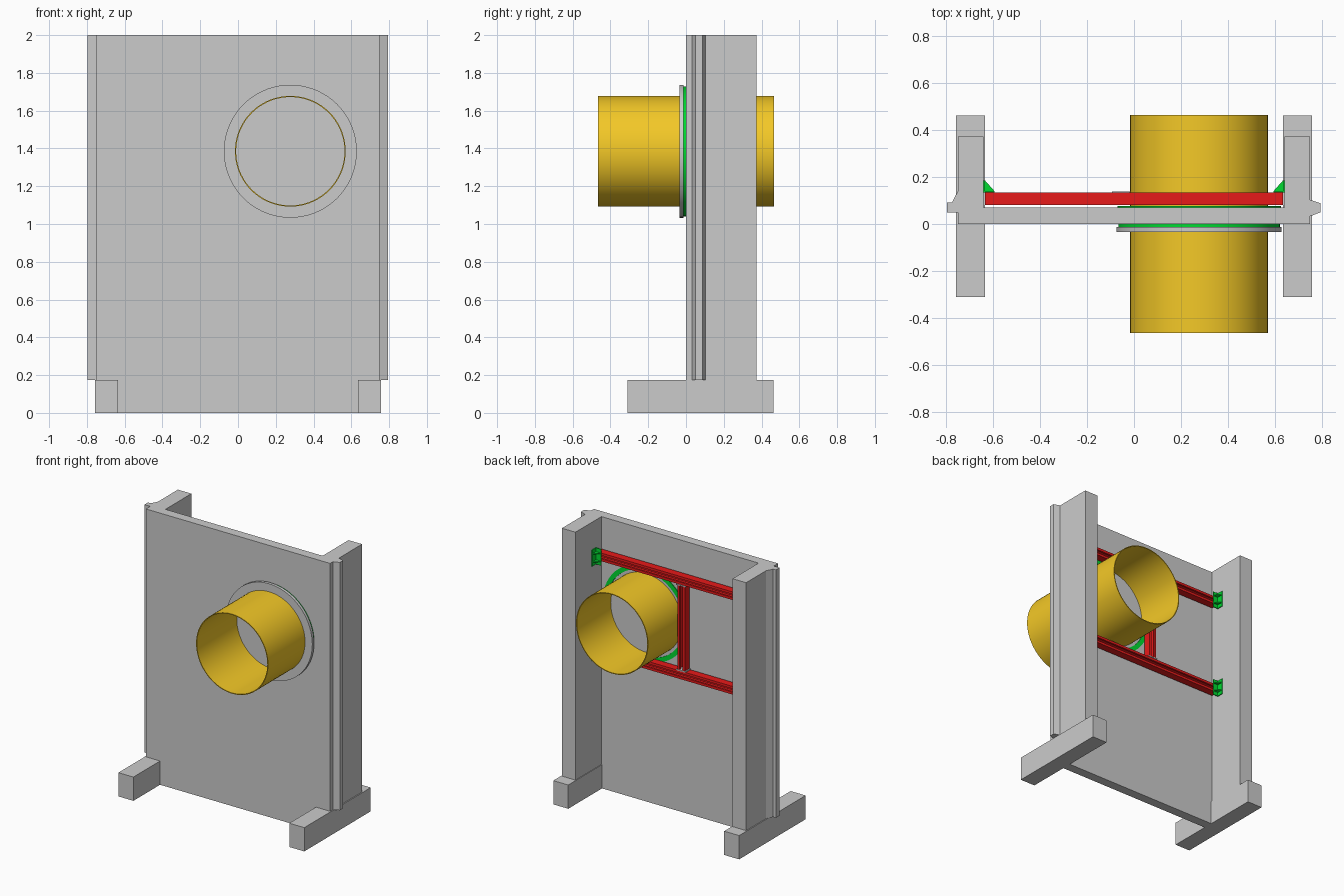
import bpy, bmesh, math
from mathutils import Matrix, Vector

if "Cube" in bpy.data.objects:
    bpy.data.objects.remove(bpy.data.objects["Cube"])


def material(name, color):
    m = bpy.data.materials.new(name)
    m.diffuse_color = color
    m.use_nodes = True
    m.node_tree.nodes["Principled BSDF"].inputs["Base Color"].default_value = m.diffuse_color
    return m


YELLOW = material("pipe_yellow", (0.90, 0.58, 0.02, 1))
RED = material("strut_red", (0.80, 0.01, 0.01, 1))
GREEN = material("seal_green", (0.0, 0.70, 0.03, 1))


def finish(name, bm, mat=None, smooth=False):
    bmesh.ops.recalc_face_normals(bm, faces=bm.faces)
    mesh = bpy.data.meshes.new(name)
    bm.to_mesh(mesh)
    bm.free()
    ob = bpy.data.objects.new(name, mesh)
    bpy.context.collection.objects.link(ob)
    if mat:
        mesh.materials.append(mat)
    if smooth:
        bpy.context.view_layer.objects.active = ob
        ob.select_set(True)
        bpy.ops.object.shade_smooth_by_angle(angle=math.radians(30))
        ob.select_set(False)
    return ob


def box(name, lo, hi, mat=None):
    lo, hi = Vector(lo), Vector(hi)
    bm = bmesh.new()
    bmesh.ops.create_cube(bm, size=1, matrix=Matrix.Translation((lo + hi) / 2)
                          @ Matrix.Diagonal((*(hi - lo), 1)))
    return finish(name, bm, mat)


def extrude(name, points, vec, mat=None):
    """Extrude a closed outline of 3D points along vec."""
    bm = bmesh.new()
    face = bm.faces.new([bm.verts.new(p) for p in points])
    new = bmesh.ops.extrude_face_region(bm, geom=[face], use_keep_orig=True)["geom"]
    bmesh.ops.translate(bm, vec=vec, verts=[v for v in new if isinstance(v, bmesh.types.BMVert)])
    return finish(name, bm, mat)


def ring(name, r_in, r_out, y0, y1, mat=None, n=72):
    """Hollow cylinder along y, around the pipe axis."""
    bm = bmesh.new()
    loops = []
    for r, y in ((r_in, y0), (r_out, y0), (r_out, y1), (r_in, y1)):
        loops.append([bm.verts.new((PX + r * math.cos(2 * math.pi * i / n), y,
                                    PZ + r * math.sin(2 * math.pi * i / n))) for i in range(n)])
    for k in range(4):
        a, b = loops[k], loops[(k + 1) % 4]
        for i in range(n):
            j = (i + 1) % n
            bm.faces.new((a[i], a[j], b[j], b[i]))
    return finish(name, bm, mat, smooth=True)


# Wall slab and feet
box("wall_panel", (-0.66, 0, 0), (0.66, 0.07, 2))
for side, label in ((-1, "left"), (1, "right")):
    xs = sorted((side * 0.635, side * 0.757))
    box(f"{label}_foot", (xs[0], -0.31, 0), (xs[1], 0.463, 0.175))

# Side columns with interlocking edges
left = [(-0.64, 0), (-0.64, 0.372), (-0.75, 0.372), (-0.75, 0.14), (-0.775, 0.092),
        (-0.797, 0.092), (-0.797, 0.05), (-0.75, 0.05), (-0.75, 0)]
right = [(0.64, 0), (0.75, 0), (0.75, 0.033), (0.795, 0.05), (0.795, 0.088),
         (0.75, 0.103), (0.75, 0.372), (0.64, 0.372)]
for label, prof in (("left", left), ("right", right)):
    extrude(f"{label}_column", [(x, y, 0.175) for x, y in prof], (0, 0, 1.825))

# Pipe with front flange and seals
PX, PZ = 0.277, 1.385
ring("pipe", 0.287, 0.293, -0.465, 0.465, YELLOW)
ring("front_flange", 0.293, 0.352, -0.034, -0.013)
ring("front_seal", 0.315, 0.344, -0.013, 0.0, GREEN)
ring("back_seal", 0.315, 0.348, 0.07, 0.076, GREEN)

# Slotted support channels: (across, depth) outline, open to the back
W, D0, D1, T, L = 0.03, 0.08, 0.135, 0.007, 0.012
channel = [(-W, D0), (W, D0), (W, D1), (L, D1), (L, D1 - 0.014), (L + T, D1 - 0.014),
           (L + T, D1 - T), (W - T, D1 - T), (W - T, D0 + T)]
channel += [(-a, d) for a, d in reversed(channel[2:])]
BEAMS = {"upper": 1.738, "lower": 1.042}
for label, z in BEAMS.items():
    extrude(f"{label}_beam", [(-0.635, d, z + a) for a, d in channel], (1.27, 0, 0), RED)
UX = -0.055
z0, z1 = BEAMS["lower"] + W, BEAMS["upper"] - W
extrude("upright_strut", [(UX + a, d, z0) for a, d in channel], (0, 0, z1 - z0), RED)
for label, z in (("lower", z0), ("upper", z1 - 0.008)):
    box(f"{label}_strut_plate", (UX - 0.038, D0, z), (UX + 0.038, D1 + 0.004, z + 0.008))

# Gusseted angle brackets fixing the beams to the columns
for label, z in BEAMS.items():
    for side, name in ((-1, "left"), (1, "right")):
        def px(d):
            return side * (0.64 - d)
        h, leg, t, y = 0.06, 0.045, 0.006, D1
        ell = [(0, y), (leg, y), (leg, y + t), (t, y + t), (t, y + leg + 0.005), (0, y + leg + 0.005)]
        extrude(f"{label}_{name}_bracket", [(px(d), yy, z - h) for d, yy in ell], (0, 0, 2 * h), GREEN)
        for k, gz in enumerate((z - 0.033, z + 0.027)):
            tri = [(0, y), (leg, y), (leg, y + t), (t, y + leg + 0.005), (0, y + leg + 0.005)]
            extrude(f"{label}_{name}_gusset_{k}", [(px(d), yy, gz) for d, yy in tri],
                    (0, 0, t), GREEN)
